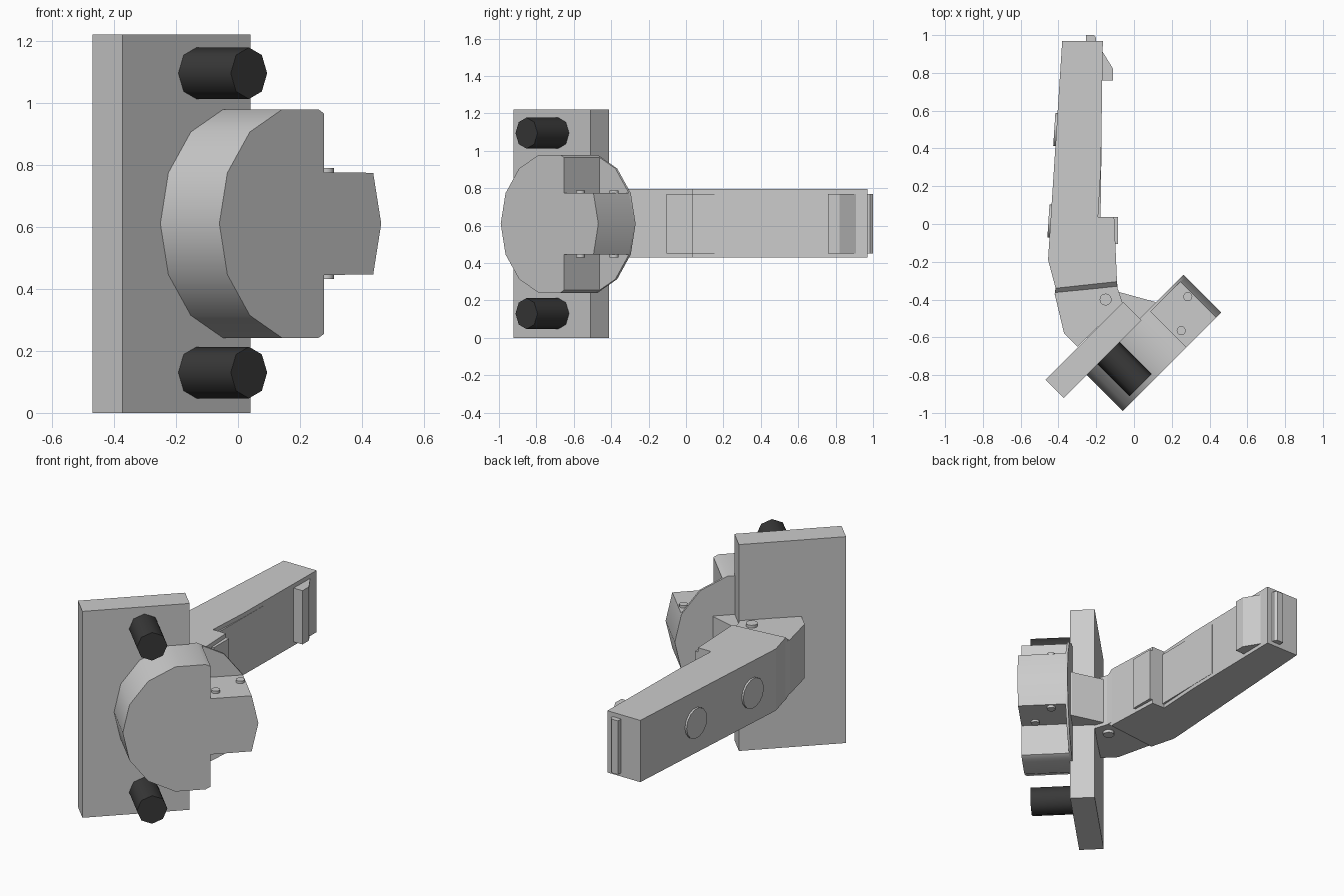
import bpy, math
from mathutils import Matrix, Vector

if "Cube" in bpy.data.objects:
    bpy.data.objects.remove(bpy.data.objects["Cube"])

CZ = 0.61                      # height of the symmetry plane
S = math.sqrt(0.5)
# Door frame: profile axes (u, z), extruded along v, turned 45 degrees
DOOR = Matrix(((S, 0, S, 0), (S, 0, -S, 0), (0, 1, 0, 0), (0, 0, 0, 1)))


def prism(name, profile, lo, hi, mat=None, smooth=0):
    """Extrude a 2D outline from lo to hi, then place it with mat."""
    n = len(profile)
    area = sum(a[0] * b[1] - b[0] * a[1]
               for a, b in zip(profile, profile[1:] + profile[:1]))
    if area < 0:
        profile = profile[::-1]
    verts = [(x, y, h) for h in (lo, hi) for x, y in profile]
    faces = [tuple(range(n))[::-1], tuple(range(n, 2 * n))]
    faces += [(i, (i + 1) % n, n + (i + 1) % n, n + i) for i in range(n)]
    me = bpy.data.meshes.new(name)
    me.from_pydata(verts, [], faces)
    if mat:
        me.transform(mat)
    ob = bpy.data.objects.new(name, me)
    bpy.context.collection.objects.link(ob)
    if smooth:
        bpy.ops.object.select_all(action='DESELECT')
        ob.select_set(True)
        bpy.context.view_layer.objects.active = ob
        bpy.ops.object.shade_smooth_by_angle(angle=math.radians(smooth))
    return ob


def ring(cx, cy, r, n, ks=None, sy=1.0):
    return [(cx + r * math.cos(2 * math.pi * k / n),
             cy + sy * r * math.sin(2 * math.pi * k / n))
            for k in (ks if ks is not None else range(n))]


# Mounting plate
prism("mounting_plate", [(-0.915, 0), (-0.332, 0), (-0.332, 1.22), (-0.915, 1.22)],
      0.251, 0.389, DOOR)

# Cup: 14-sided disc with both corners cut away beside the tab
CU, R, CUT, SY = -0.374, 0.369, -0.265, 1.025
cup = ring(CU, CZ, R, 14, range(3, 12), SY)
cup += [(CUT, CZ - 0.355), (CUT, CZ - 0.165)]
cup += ring(CU, CZ, R, 14, (-1, 0, 1), SY)
cup += [(CUT, CZ + 0.165), (CUT, CZ + 0.355)]
prism("cup", cup, 0.388, 0.658, DOOR, 30)
prism("cup_flange", ring(CU, CZ, R, 14, None, SY), 0.376, 0.39, DOOR, 30)

# Dark screws
dark = bpy.data.materials.new("dark_plastic")
dark.diffuse_color = (0.04, 0.04, 0.04, 1)
dark.use_nodes = True
dark.node_tree.nodes["Principled BSDF"].inputs["Base Color"].default_value = dark.diffuse_color
for i, z in enumerate((0.13, 1.095)):
    screw = prism(f"screw_{i + 1}", ring(-0.578, z, 0.083, 8), 0.38, 0.628, DOOR, 50)
    screw.data.materials.append(dark)

# Pivot pins through the tab and the arm
for name, x, y, r, h in (("cup_pin_outer", 0.285, -0.385, 0.024, 0.179),
                         ("cup_pin_inner", 0.25, -0.565, 0.024, 0.179),
                         ("arm_pin", -0.15, -0.40, 0.032, 0.177)):
    prism(name, ring(x, y, r, 12), CZ - h, CZ + h, None, 40)

# Arm body
prism("arm", [(-0.38, 0.97), (-0.165, 0.97), (-0.175, 0.3), (-0.19, 0.037),
              (-0.105, 0.037), (-0.09, -0.305), (-0.415, -0.34), (-0.455, -0.19)],
      0.43, 0.795)

# Narrower arm knuckle
H = 0.16
prism("arm_knuckle", [(-0.415, -0.335), (-0.42, -0.37), (-0.37, -0.58), (-0.30, -0.65),
                      (-0.06, -0.42), (-0.087, -0.34), (-0.09, -0.30)],
      CZ - H, CZ + H)

# Sloped shoulders from arm to knuckle, above and below
for name, s in (("upper_shoulder", 1), ("lower_shoulder", -1)):
    zo, zi = CZ + s * 0.183, CZ + s * (H - 0.01)
    outer = [(-0.09, -0.305), (-0.415, -0.34)]
    inner = [(-0.088, -0.34), (-0.42, -0.373)]
    me = bpy.data.meshes.new(name)
    v = [(*p, zo) for p in outer] + [(*p, zi) for p in outer + inner]
    f = [(0, 1, 5, 4), (0, 2, 3, 1), (2, 4, 5, 3), (0, 4, 2), (1, 3, 5)]
    me.from_pydata(v, [], f if s < 0 else [q[::-1] for q in f])
    me.update()
    bpy.context.collection.objects.link(bpy.data.objects.new(name, me))

# Link joining arm and cup
prism("link", [(-0.2, -0.45), (-0.08, -0.36), (0.11, -0.412), (0.2, -0.47),
               (0.08, -0.53), (-0.02, -0.48)], 0.47, 0.75)

# Details on the inner side and the end of the arm
for name, prof in (
        ("arm_pad", [(-0.15, 0.037), (-0.085, 0.037), (-0.085, -0.105), (-0.15, -0.105)]),
        ("arm_strip", [(-0.21, 0.037), (-0.177, 0.037), (-0.171, 0.48), (-0.21, 0.48)]),
        ("catch", [(-0.2, 0.91), (-0.165, 0.91), (-0.11, 0.82), (-0.11, 0.76), (-0.2, 0.76)]),
        ("end_tab", [(-0.255, 0.96), (-0.255, 1.0), (-0.212, 1.0), (-0.2, 0.985), (-0.2, 0.96)])):
    prism(name, prof, 0.452, 0.77)

# Round caps on the outer side of the arm
out = Vector((-1, 0.065, 0))
turn = out.to_track_quat('Z', 'Y').to_matrix().to_4x4()
for i, (x, y) in enumerate(((-0.411, 0.5), (-0.442, 0.015))):
    prism(f"arm_cap_{i + 1}", ring(0, 0, 0.088, 14), -0.02, 0.011,
          Matrix.Translation((x, y, CZ)) @ turn, 30)
